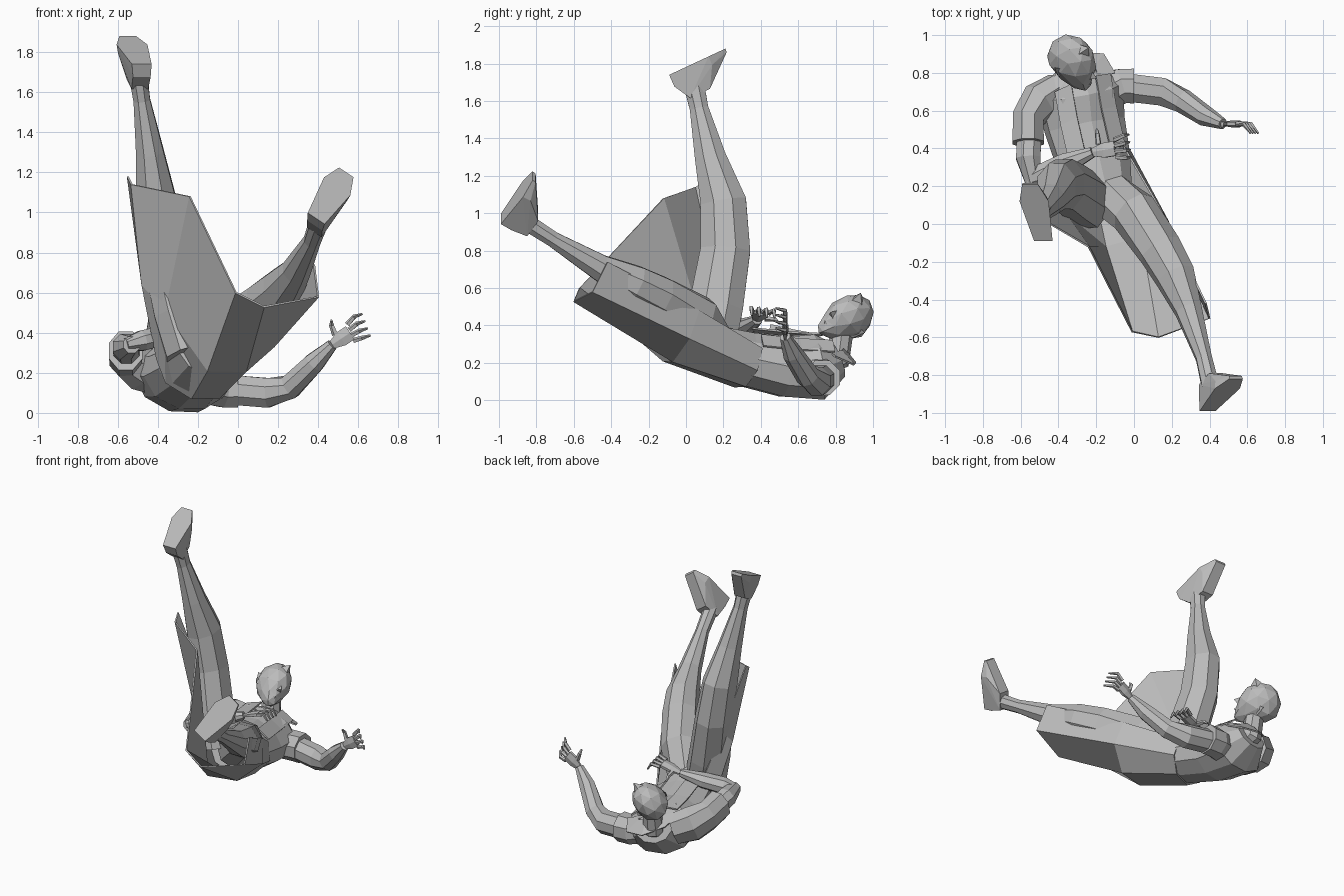
import bpy, bmesh
from math import sin, cos, pi, radians
from mathutils import Vector

cube = bpy.data.objects.get("Cube")
if cube:
    bpy.data.objects.remove(cube)

grey = bpy.data.materials.new("plain grey")
grey.use_nodes = True
grey.diffuse_color = (0.5, 0.5, 0.5, 1)
grey.node_tree.nodes["Principled BSDF"].inputs["Base Color"].default_value = grey.diffuse_color


def finish(name, bm, thickness=0):
    bmesh.ops.recalc_face_normals(bm, faces=bm.faces)
    mesh = bpy.data.meshes.new(name)
    bm.to_mesh(mesh)
    bm.free()
    mesh.materials.append(grey)
    part = bpy.data.objects.new(name, mesh)
    bpy.context.collection.objects.link(part)
    if thickness:
        solid = part.modifiers.new("thickness", 'SOLIDIFY')
        solid.thickness = thickness
        solid.offset = 0


def bridge(bm, rows, closed):
    """Join neighbouring rows of points with quads."""
    rows = [[bm.verts.new(point) for point in row] for row in rows]
    count = len(rows[0])
    for lower, upper in zip(rows, rows[1:]):
        for i in range(count if closed else count - 1):
            j = (i + 1) % count
            bm.faces.new((lower[i], lower[j], upper[j], upper[i]))
    return rows


def tube(name, path, radii, side, flat=1, sides=8):
    """Limb along a path; flat scales the sections across the side axis."""
    bm = bmesh.new()
    path = [Vector(point) for point in path]
    rows = []
    for k, (centre, radius) in enumerate(zip(path, radii)):
        along = path[min(k + 1, len(path) - 1)] - path[max(k - 1, 0)]
        depth = along.cross(Vector(side)).normalized()
        across = depth.cross(along).normalized()
        turns = [2 * pi * (i + 0.5) / sides for i in range(sides)]
        rows.append([centre + radius * (across * cos(a) + depth * flat * sin(a)) for a in turns])
    rows = bridge(bm, rows, True)
    bm.faces.new(rows[0])
    bm.faces.new(rows[-1])
    finish(name, bm)


def sheet(name, rows):
    bm = bmesh.new()
    bridge(bm, rows, False)
    finish(name, bm, 0.01)


def hull(name, points):
    bm = bmesh.new()
    for point in points:
        bm.verts.new(point)
    bmesh.ops.convex_hull(bm, input=bm.verts)
    loose = [vert for vert in bm.verts if not vert.link_faces]
    bmesh.ops.delete(bm, geom=loose, context='VERTS')
    finish(name, bm)


X, Y = Vector((1, 0, 0)), Vector((0, 1, 0))

# Torso and neck, rolled slightly onto the left shoulder
roll = Vector((0.9, 0.3, -0.25)).normalized()
pelvis, waist, chest = (-.15, .1, .3), (-.21, .32, .22), (-.26, .52, .18)
shoulders, nape, skull_base = (-.29, .7, .18), (-.31, .81, .22), (-.32, .84, .4)
tube("torso", [pelvis, waist, chest, shoulders, nape], [.15, .2, .22, .24, .13], roll, 0.75, 10)
tube("neck", [shoulders, nape, skull_base], [.07, .07, .06], roll)

# Open coat skirt: an arc under the waist, swelling at the seat, down to the hem
waist_centre = Vector(waist)
spine = waist_centre - Vector(pelvis)
under = spine.cross(roll).normalized()
if under.z > 0:
    under.negate()
chestward = -under
hem = [Vector(point) for point in (
    (.38, -.42, .74), (.4, -.5, .58), (.13, -.6, .53), (-.01, -.57, .6),
    (-.24, -.12, 1.08), (-.53, .05, 1.14), (-.55, .11, 1.18))]
waist_row, hip_row = [], []
for i, corner in enumerate(hem):
    angle = radians(44 * i - 42)
    outward = roll * cos(angle) + under * sin(angle)
    top = waist_centre + roll * 0.21 * cos(angle) + under * 0.16 * sin(angle)
    waist_row.append(top)
    hip_row.append(top.lerp(corner, 0.42) + outward * (0.02 + 0.07 * max(0, sin(angle))))
sheet("coat_skirt", [waist_row, hip_row, hem])

# Flat spread collar behind the neck, and a lapel down each side of the chest
inner, outer = [], []
base = Vector(shoulders) + chestward * 0.11
for i in range(5):
    angle = pi * i / 4
    inner.append(base + roll * 0.1 * cos(angle) + Y * 0.1 * sin(angle))
    outer.append(base + roll * 0.19 * cos(angle) + Y * 0.2 * sin(angle)
                 - chestward * 0.09 * sin(angle))
sheet("collar", [inner, outer])
for word, sign in (("left", 1), ("right", -1)):
    rows = []
    for centre, lift in ((shoulders, 0.17), (chest, 0.18), (waist, 0.16)):
        middle = Vector(centre) + chestward * lift
        rows.append([middle + roll * sign * 0.07,
                     middle + roll * sign * 0.16 - chestward * 0.04])
    sheet(word + "_lapel", rows)

# Arms with short loose sleeves
left_wrist, right_wrist = Vector((.47, .53, .34)), Vector((-.22, .38, .43))
tube("left_arm", [(-.1, .73, .12), (.15, .7, .1), (.26, .65, .13), (.38, .57, .25), left_wrist],
     [.08, .08, .065, .055, .03], Y)
tube("left_sleeve", [(-.17, .68, .14), (-.07, .73, .12), (0, .73, .12)], [.1] * 3, Y)
tube("right_sleeve", [(-.4, .7, .2), (-.5, .64, .24), (-.56, .56, .28), (-.56, .43, .31)],
     [.1, .11, .09, .09], X, 1.2)
tube("right_upper_arm", [(-.55, .55, .28), (-.56, .35, .33), (-.53, .21, .34)],
     [.07, .07, .045], X)
tube("right_forearm", [(-.56, .23, .34), (-.48, .26, .36), (-.36, .32, .39), right_wrist],
     [.04, .065, .06, .03], Y, 0.85)


# Hands: a palm, four curling fingers and a thumb
def hand(side, wrist, reach, spread, curl):
    reach, spread, curl = Vector(reach), Vector(spread), Vector(curl)
    knuckles = wrist + reach
    tube(side + "_palm", [wrist, wrist.lerp(knuckles, 0.5), knuckles],
         [.025, .045, .045], spread, 0.4, 6)
    for i in range(4):
        root = knuckles + spread * (i - 1.5) / 3
        joint = root + reach * 0.45 + spread * (i - 1.5) / 9
        tube(f"{side}_finger_{i + 1}", [root, joint, joint + reach * 0.2 + curl],
             [.014, .012, .006], spread, sides=5)
    root = wrist + reach * 0.3 - spread * 0.4
    tube(side + "_thumb", [root, root - spread * 0.6, root - spread * 0.9 + curl * 0.4],
         [.016, .013, .006], reach, sides=5)


hand("left", left_wrist, (.09, 0, .06), (.03, 0, -.08), (.02, -.05, 0))
hand("right", right_wrist, (.12, .02, .04), (.01, -.09, .01), (0, 0, -.05))

# Legs share one taper from hip to ankle
taper = [.13, .13, .12, .11, .075, .045, .05]
right_ankle, left_ankle = (-.5, .04, 1.7), (.41, -.88, .97)
tube("right_leg", [(-.24, .12, .3), (-.3, .16, .5), (-.37, .21, .8), (-.41, .2, 1.06),
                   (-.44, .13, 1.3), (-.48, .07, 1.56), right_ankle], taper, X, 1.2)
tube("left_leg", [(-.11, .14, .3), (0, .06, .44), (.14, -.14, .55), (.22, -.28, .62),
                  (.29, -.46, .71), (.37, -.71, .86), left_ankle], taper, X)


# Feet: deep heel, broad ball and a flat toe, rising to the instep
def foot(name, ankle, heel, toe, sole, across):
    ankle, heel, toe, sole, across = map(Vector, (ankle, heel, toe, sole, across))
    ball = heel.lerp(toe, 0.7)
    instep = ankle - sole * 0.07
    points = []
    for wide in (across, -across):
        for spot, width, height in ((heel, 0.7, 0.07), (ball, 1.1, 0.05), (toe, 0.6, 0.02)):
            points += [spot + wide * width, spot + wide * width * 0.9 - sole * height]
        points += [instep + wide * 0.6 + (toe - heel) * reach for reach in (-0.15, 0.2)]
    hull(name, points)


foot("right_foot", right_ankle, (-.48, -.09, 1.74), (-.55, .21, 1.88), (0, -.4, .9), X * 0.07)
foot("left_foot", left_ankle, (.39, -.99, .97), (.54, -.82, 1.2), (.1, -.8, .5), (.06, 0, -.04))

# Head in its own frame: forward, crownward, sideways
head_centre = Vector((-.33, .86, .43))
forward = Vector((0.8, -0.35, 0.4)).normalized()
crown = (Vector((0, 0.75, 0.65)) - forward * 0.01).normalized()
sideways = crown.cross(forward).normalized()


def on_head(f, c, s=0):
    return head_centre + forward * f + crown * c + sideways * s


bm = bmesh.new()
bmesh.ops.create_icosphere(bm, subdivisions=2, radius=1)
for vert in bm.verts:
    f, s, c = vert.co
    jaw = max(0, -c)
    narrow = 1 - 0.3 * jaw
    vert.co = on_head(0.14 * f * narrow + 0.08 * jaw * jaw, 0.16 * c, 0.11 * s * narrow)
finish("head", bm)

# Face: nose, lips, ears, brows, and a pointed peak of hair
hull("nose", [on_head(.1, .03), on_head(.16, -.04), on_head(.1, -.06, .03), on_head(.1, -.06, -.03)])
hull("lips", [on_head(.1, -.1, .03), on_head(.1, -.1, -.03), on_head(.13, -.09), on_head(.1, -.12)])
hull("hair_peak", [on_head(.05, .09, .06), on_head(.05, .09, -.06), on_head(.11, .07),
                   on_head(-.05, .13), on_head(.11, .15)])
for word, sign in (("left", 1), ("right", -1)):
    hull(word + "_ear", [on_head(.02, -.05, .08 * sign), on_head(.02, .02, .09 * sign),
                         on_head(-.03, .03, .12 * sign), on_head(-.02, -.04, .1 * sign)])
    hull(word + "_brow", [on_head(.1, .04), on_head(.07, .05, .08 * sign),
                          on_head(.13, .02, .02 * sign), on_head(.08, .02, .08 * sign)])
